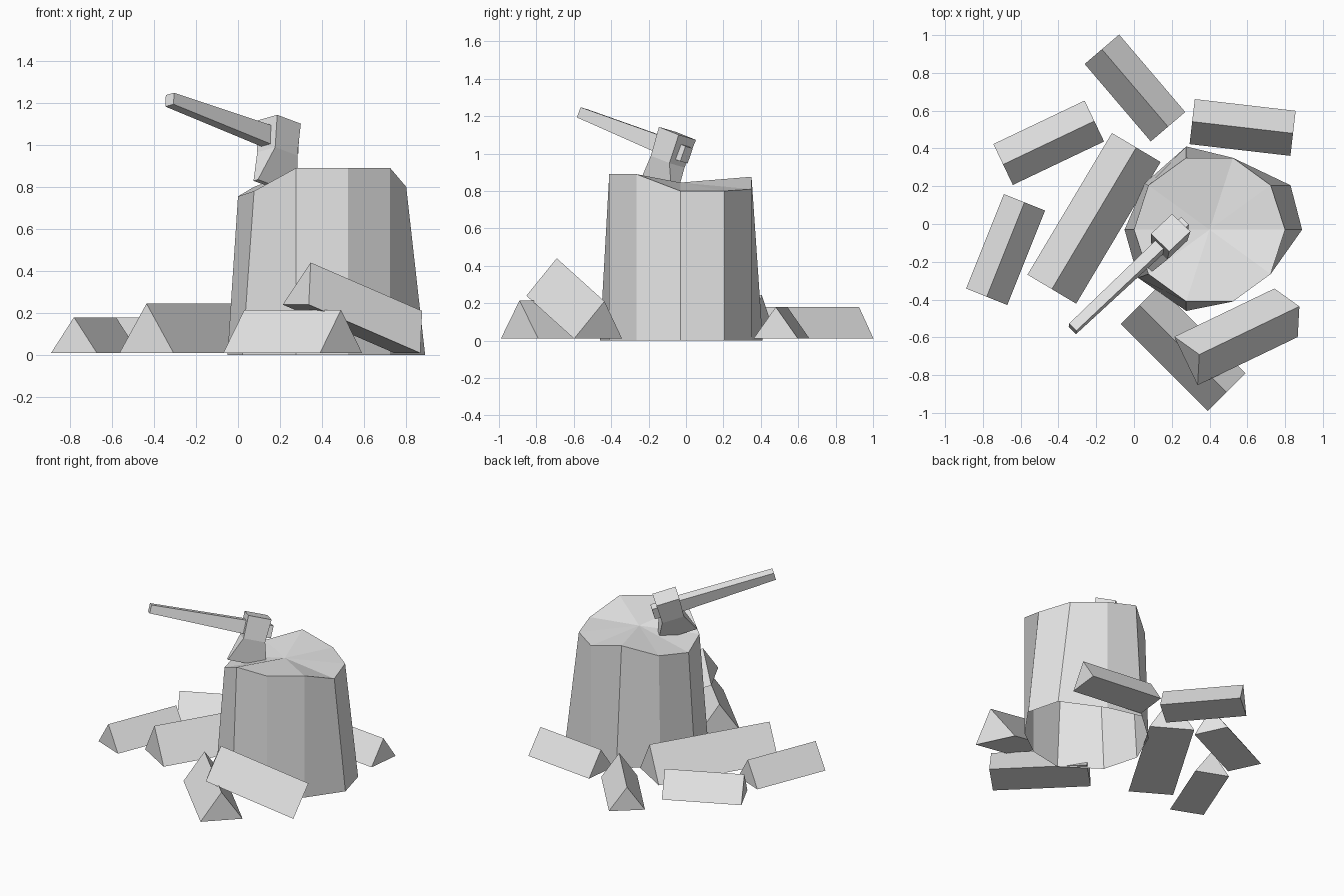
import bpy, bmesh, math
from mathutils import Vector

cube = bpy.data.objects.get("Cube")
if cube:
    bpy.data.objects.remove(cube, do_unlink=True)

grey = bpy.data.materials.new("plain_grey")
grey.use_nodes = True
grey.diffuse_color = (0.8, 0.8, 0.8, 1)
grey.node_tree.nodes["Principled BSDF"].inputs["Base Color"].default_value = (0.8, 0.8, 0.8, 1)


def finish(name, bm):
    bmesh.ops.recalc_face_normals(bm, faces=bm.faces)
    mesh = bpy.data.meshes.new(name)
    bm.to_mesh(mesh)
    bm.free()
    mesh.materials.append(grey)
    obj = bpy.data.objects.new(name, mesh)
    bpy.context.collection.objects.link(obj)
    return obj


def bridge(bm, a, b):
    """Join two rings of vertices with quads."""
    n = len(a)
    for i in range(n):
        j = (i + 1) % n
        bm.faces.new((a[i], a[j], b[j], b[i]))


def loft(name, rings):
    """Solid through several rings of points, capped at both ends."""
    bm = bmesh.new()
    rows = [[bm.verts.new(p) for p in ring] for ring in rings]
    for a, b in zip(rows, rows[1:]):
        bridge(bm, a, b)
    bm.faces.new(rows[0])
    bm.faces.new(rows[-1])
    return finish(name, bm)


# Stump: ten sides, uneven rim, splayed root line, open underneath
centre = Vector((0.4, -0.03, 0))
rim_heights = [0.80, 0.80, 0.81, 0.876, 0.80, 0.755, 0.78, 0.89, 0.89, 0.89]
root_offsets = {0: (0.09, 0), 1: (0.105, 0), 3: (0, 0.06), 4: (-0.02, 0.01),
                5: (-0.05, 0), 6: (-0.055, -0.02), 7: (0, -0.05)}
bm = bmesh.new()
rim, root = [], []
for i, h in enumerate(rim_heights):
    a = math.tau * i / len(rim_heights)
    p = centre + Vector((math.cos(a), math.sin(a), 0)) * 0.4
    rim.append(bm.verts.new(p + Vector((0, 0, h))))
    root.append(bm.verts.new(p + Vector((*root_offsets.get(i, (0, 0)), 0))))
bridge(bm, root, rim)
hub = bm.verts.new(centre + Vector((0, 0, 0.845)))
for i in range(len(rim)):
    bm.faces.new((rim[i], rim[(i + 1) % len(rim)], hub))
finish("stump", bm)


# Split logs: triangular prisms between two base points
def log(name, start, end, width, height):
    start, end = Vector(start), Vector(end)
    axis = (end - start).normalized()
    side = axis.cross(Vector((0, 0, 1))).normalized()
    up = side.cross(axis)
    section = (-side * width / 2, side * width / 2, up * height)
    loft(name, [[p + s for s in section] for p in (start, end)])


G = 0.01
log("back_log", (-0.17, 0.925, G), (0.18, 0.515, G), 0.24, 0.17)
log("back_right_log", (-0.21, 0.545, G), (-0.693, 0.315, G), 0.24, 0.17)
log("back_left_log", (0.308, 0.542, G), (0.842, 0.48, G), 0.24, 0.17)
log("right_log", (-0.58, 0.115, G), (-0.78, -0.385, G), 0.235, 0.17)
log("long_log", (0.012, 0.405, G), (-0.435, -0.345, G), 0.30, 0.235)
log("front_log", (0.03, -0.43, G), (0.49, -0.89, G), 0.283, 0.205)
log("leaning_log", (0.275, -0.725, 0.24), (0.805, -0.47, G), 0.285, 0.215)

# Axe frame: along the handle, across it, and up through the head
butt, tip = Vector((-0.325, -0.555, 1.215)), Vector((0.268, 0.003, 0.993))
along = (tip - butt).normalized()
across = along.cross(Vector((0, 0, 1))).normalized()
upward = across.cross(along)
roll = math.radians(12)
across, upward = (across * math.cos(roll) + upward * math.sin(roll),
                  upward * math.cos(roll) - across * math.sin(roll))


def rectangle(origin, u, v, du, dv):
    return [origin + u * du * i / 2 + v * dv * j / 2
            for i, j in ((-1, -1), (1, -1), (1, 1), (-1, 1))]


loft("axe_handle", [rectangle(butt, across, upward, 0.055, 0.058),
                    rectangle(butt.lerp(tip, 0.8), across, upward, 0.062, 0.095),
                    rectangle(tip, across, upward, 0.058, 0.085)])

# Axe head: square poll, narrow neck, flared thin edge
eye = Vector((0.19, -0.075, 1.023))
loft("axe_head", [rectangle(eye + upward * h, along, across, length, thick)
                  for h, length, thick in ((0.09, 0.16, 0.137),
                                           (-0.07, 0.15, 0.12),
                                           (-0.24, 0.27, 0.03))])
